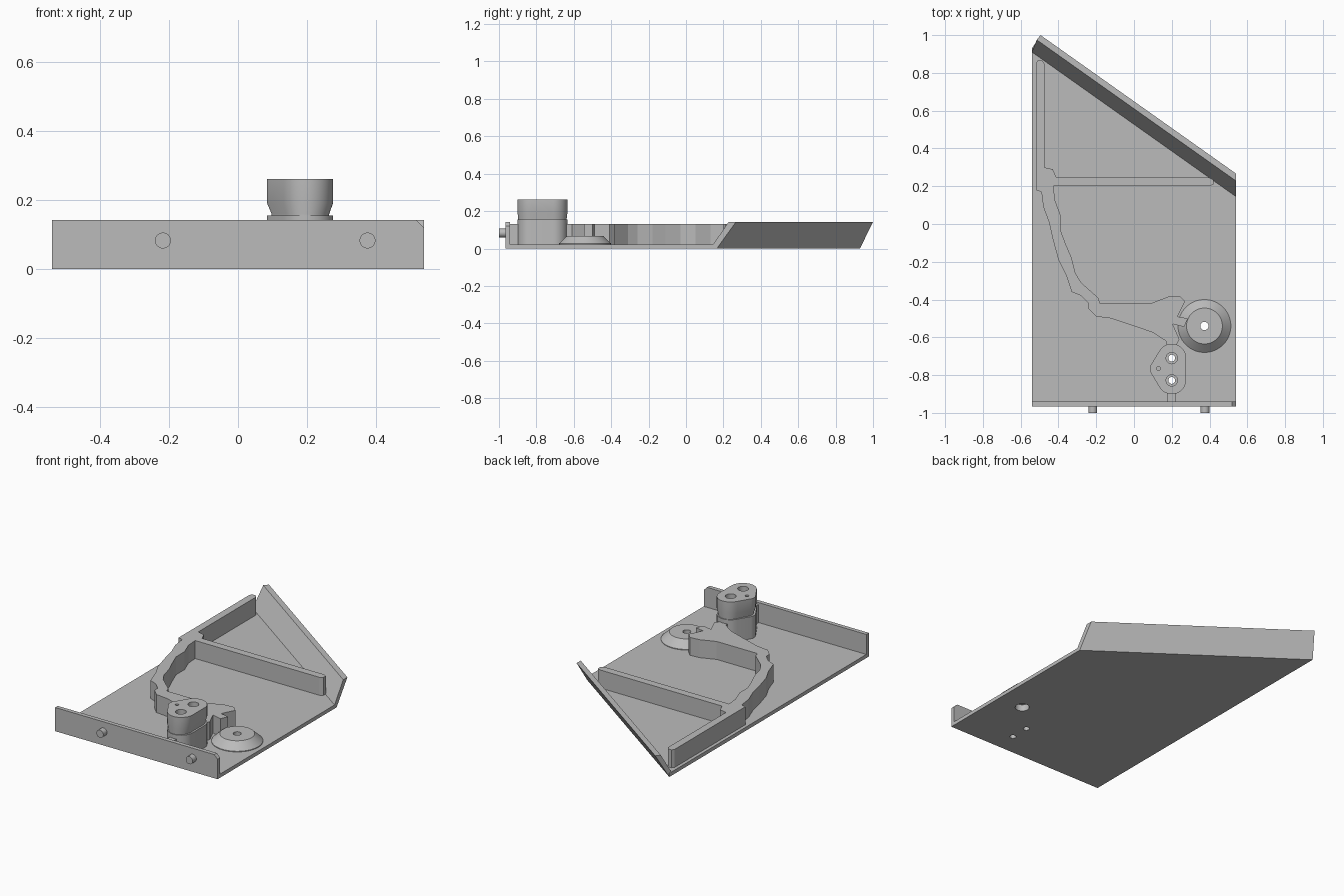
import bpy
import bmesh
from math import cos, sin, pi, radians
from mathutils import Vector, geometry

old = bpy.data.objects.get("Cube")
if old:
    bpy.data.objects.remove(old, do_unlink=True)

GREY = (0.5, 0.5, 0.5, 1)
grey = bpy.data.materials.new("plain grey")
grey.use_nodes = True
grey.diffuse_color = GREY
grey.node_tree.nodes["Principled BSDF"].inputs["Base Color"].default_value = GREY

FLOOR, RIB_TOP, WALL_TOP = 0.022, 0.13, 0.142
SIDE, FRONT = 0.54, -0.965


def loft(name, rings):
    """Skin a stack of matching rings and cap both ends."""
    bm = bmesh.new()
    rows = [[bm.verts.new(p) for p in ring] for ring in rings]
    count = len(rows[0])
    for low, high in zip(rows, rows[1:]):
        for i in range(count):
            j = (i + 1) % count
            bm.faces.new((low[i], low[j], high[j], high[i]))
    bm.faces.new(rows[0][::-1])
    bm.faces.new(rows[-1])
    bmesh.ops.recalc_face_normals(bm, faces=bm.faces[:])
    mesh = bpy.data.meshes.new(name)
    bm.to_mesh(mesh)
    bm.free()
    obj = bpy.data.objects.new(name, mesh)
    bpy.context.collection.objects.link(obj)
    mesh.materials.append(grey)
    return obj


def at(points, z):
    return [(x, y, z) for x, y in points]


def prism(name, points, bottom, top):
    return loft(name, [at(points, bottom), at(points, top)])


def circle(x, y, r, n=40):
    return [(x + r * cos(2 * pi * i / n), y + r * sin(2 * pi * i / n)) for i in range(n)]


def select(obj):
    bpy.ops.object.select_all(action="DESELECT")
    obj.select_set(True)
    bpy.context.view_layer.objects.active = obj


def bore(obj, x, y, r, bottom, top):
    """Drill a round hole and drop the cutter."""
    cutter = prism("hole_cutter", circle(x, y, r), bottom, top)
    cutter.hide_render = True
    mod = obj.modifiers.new("hole", "BOOLEAN")
    mod.operation = "DIFFERENCE"
    mod.solver = "EXACT"
    mod.object = cutter
    select(obj)
    bpy.ops.object.modifier_apply(modifier=mod.name)
    bpy.data.objects.remove(cutter, do_unlink=True)


# Base plate with a slanted back edge
base_plate = prism("base_plate", [(-SIDE, FRONT), (SIDE, FRONT), (SIDE, 0.165), (-SIDE, 0.93)], 0, FLOOR)

# Back wall leaning outwards
back_wall = loft("back_wall", [
    [(-SIDE, 0.93, 0), (-0.495, 1.0, WALL_TOP), (-0.515, 0.975, WALL_TOP), (-SIDE, 0.91, FLOOR)],
    [(SIDE, 0.165, 0), (SIDE, 0.267, WALL_TOP), (SIDE, 0.228, WALL_TOP), (SIDE, 0.145, FLOOR)],
])

# Front wall with one clipped corner
notch = 0.022
wall_outline = [(-SIDE, 0), (SIDE, 0), (SIDE, WALL_TOP - notch), (SIDE - notch, WALL_TOP), (-SIDE, WALL_TOP)]
front_wall = loft("front_wall", [[(x, y, z) for x, z in wall_outline] for y in (FRONT, FRONT + 0.025)])

# Locating pegs on the front wall
pegs = []
for side, x in (("right", -0.218), ("left", 0.376)):
    ring = circle(x, 0.083, 0.023)
    pegs.append(loft(side + "_peg", [[(px, y, pz) for px, pz in ring] for y in (-1.0, FRONT + 0.01)]))

# Branching rib: outer bank, bracket beside the boss, inner bank, cross bar, long arm
outer_bank = [(-.52, .18), (-.49, .17), (-.48, .09), (-.45, .01), (-.43, -.08), (-.4, -.19),
              (-.36, -.27), (-.33, -.36), (-.28, -.38), (-.24, -.42), (-.24, -.45), (-.2, -.49),
              (-.12, -.5), (0, -.54), (.1, -.575), (.17, -.62), (.175, -.65)]
bracket = [(.22, -.65), (.24, -.61), (.205, -.53), (.265, -.545), (.285, -.5), (.23, -.49),
           (.27, -.41), (.24, -.38), (.18, -.385), (.09, -.42)]
inner_bank = [(-.18, -.42), (-.19, -.39), (-.235, -.35), (-.28, -.31), (-.31, -.26), (-.33, -.18),
              (-.36, -.11), (-.39, -.03), (-.39, .05), (-.42, .13), (-.425, .2)]
cross_bar = [(.4, .2), (.42, .21), (.42, .235), (.4, .245), (-.41, .245), (-.43, .29)]
long_arm = [(-.475, .3), (-.475, .85), (-.485, .865), (-.51, .865), (-.52, .85)]
rib = prism("branching_rib", outer_bank + bracket + inner_bank + cross_bar + long_arm,
            FLOOR - 0.005, RIB_TOP)

# Short tie between the pillar and the front wall
tie = prism("pillar_tie", [(.175, -.945), (.22, -.945), (.22, -.88), (.175, -.88)], FLOOR - 0.005, RIB_TOP)

# Pillar: rounded triangular outline with a flange, waist and flared cap
cloud = [Vector(p) for c in ((.2, -.71, .076), (.2, -.825, .076), (.13, -.767, .046)) for p in circle(*c)]
outline = [cloud[i] for i in geometry.convex_hull_2d(cloud)]
middle = Vector((.19, -.767))


def section(scale_x, scale_y, z):
    return [(middle.x + (p.x - middle.x) * scale_x, middle.y + (p.y - middle.y) * scale_y, z)
            for p in outline]


waist = (0.87, 0.97)
pillar = loft("pillar", [section(1, 1, FLOOR - 0.005), section(1, 1, 0.155), section(*waist, 0.155),
                         section(*waist, 0.16), section(1, 1, 0.192), section(1, 1, 0.262)])

# Round boss with a sloping skirt
BOSS = (0.373, -0.54)
boss = loft("round_boss", [at(circle(*BOSS, r, 64), z)
                           for r, z in ((.14, FLOOR - 0.005), (.14, FLOOR + 0.004), (.095, .068))])

# Bored holes
for y in (-0.71, -0.828):
    bore(pillar, 0.2, y, 0.03, 0.1, 0.3)
    for part in (pillar, base_plate):
        bore(part, 0.2, y, 0.018, -0.1, 0.15)
bore(pillar, 0.13, -0.765, 0.01, 0.2, 0.3)
bore(base_plate, *BOSS, 0.04, -0.1, 0.1)
bore(boss, *BOSS, 0.04, -0.1, 0.04)
bore(boss, *BOSS, 0.022, -0.1, 0.1)

# Smooth the curved parts, keeping edges sharp
for part in pegs + [pillar, boss, base_plate]:
    select(part)
    bpy.ops.object.shade_smooth_by_angle(angle=radians(25))
